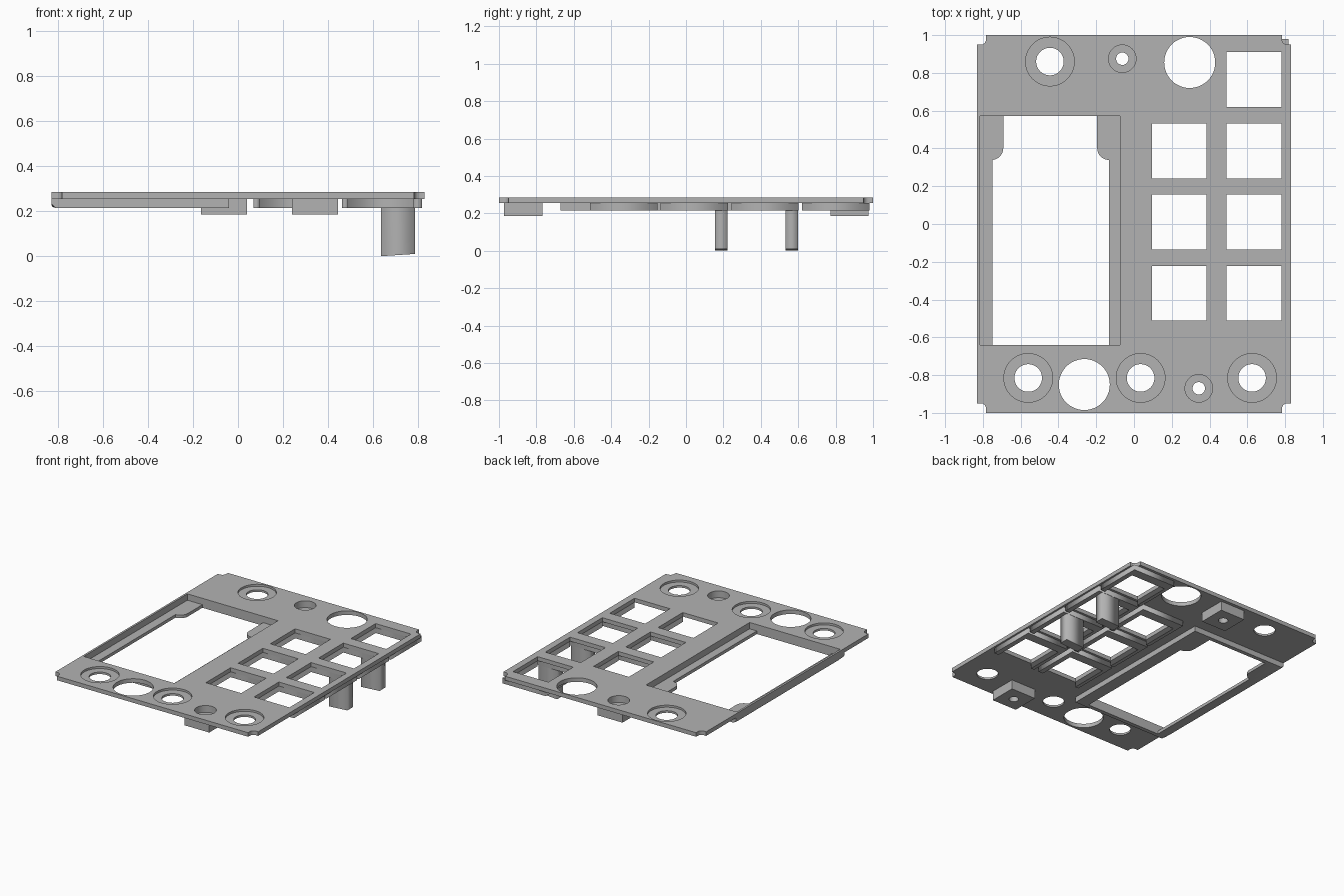
import bpy, bmesh
from math import cos, sin, pi, radians

if "Cube" in bpy.data.objects:
    bpy.data.objects.remove(bpy.data.objects["Cube"], do_unlink=True)

TOP, UNDER, RIM, BOSS = 0.285, 0.255, 0.215, 0.185

gray = bpy.data.materials.new("plain gray")
gray.use_nodes = True
GRAY = (0.45, 0.45, 0.45, 1)
gray.diffuse_color = GRAY
gray.node_tree.nodes["Principled BSDF"].inputs["Base Color"].default_value = GRAY


# Outline helpers
def arc(cx, cy, r, a0, a1, n):
    return [(cx + r * cos(radians(a0 + (a1 - a0) * i / n)),
             cy + r * sin(radians(a0 + (a1 - a0) * i / n))) for i in range(n + 1)]


def circle(cx, cy, r, n=48):
    return arc(cx, cy, r, 0, 360, n)[:-1]


def rect(x0, x1, y0, y1):
    return [(x0, y0), (x1, y0), (x1, y1), (x0, y1)]


def add_mesh(name, mesh):
    mesh.name = name
    mesh.materials.clear()
    mesh.materials.append(gray)
    obj = bpy.data.objects.new(name, mesh)
    bpy.context.collection.objects.link(obj)
    return obj


def evaluated_mesh(obj):
    bpy.context.view_layer.update()
    deps = bpy.context.evaluated_depsgraph_get()
    return bpy.data.meshes.new_from_object(obj.evaluated_get(deps))


def slab(name, z0, z1, *outlines):
    """Flat extrusion; outlines inside the first become holes."""
    curve = bpy.data.curves.new(name, "CURVE")
    curve.dimensions = "2D"
    curve.fill_mode = "BOTH"
    curve.extrude = (z1 - z0) / 2
    for pts in outlines:
        spline = curve.splines.new("POLY")
        spline.points.add(len(pts) - 1)
        for p, (x, y) in zip(spline.points, pts):
            p.co = (x, y, 0, 1)
        spline.use_cyclic_u = True
    temp = bpy.data.objects.new("temp_outline", curve)
    bpy.context.collection.objects.link(temp)
    mesh = evaluated_mesh(temp)
    bpy.data.objects.remove(temp, do_unlink=True)
    bm = bmesh.new()
    bm.from_mesh(mesh)
    bmesh.ops.remove_doubles(bm, verts=bm.verts, dist=0.0001)
    bmesh.ops.translate(bm, verts=bm.verts, vec=(0, 0, (z0 + z1) / 2))
    bmesh.ops.recalc_face_normals(bm, faces=bm.faces)
    bm.to_mesh(mesh)
    bm.free()
    return add_mesh(name, mesh)


def cut(obj, cutter):
    mod = obj.modifiers.new("cut", "BOOLEAN")
    mod.operation = "DIFFERENCE"
    mod.solver = "EXACT"
    mod.object = cutter
    mesh = evaluated_mesh(obj)
    obj.modifiers.clear()
    obj.data = mesh
    bpy.data.objects.remove(cutter, do_unlink=True)


def smooth(obj):
    bpy.ops.object.select_all(action="DESELECT")
    obj.select_set(True)
    bpy.context.view_layer.objects.active = obj
    bpy.ops.object.shade_smooth_by_angle(angle=radians(30))


# Layout
knobs = [(-0.445, 0.86), (-0.56, -0.815), (0.035, -0.815), (0.625, -0.815)]
screws = [(-0.062, 0.875), (0.343, -0.87)]
big_holes = [(0.295, 0.855), (-0.263, -0.85)]
rows = [-0.512, -0.135, 0.242, 0.62]
KEY = 0.29
keys = [(x, y) for x in (0.095, 0.49) for y in rows if not (x < 0.4 and y > 0.6)]
window = rect(-0.815, -0.073, -0.64, 0.572)

# Face plate with notched corners
corner = [(0.83, 0.95)] + arc(0.812, 0.978, 0.029, 270, 180, 6) + [(0.783, 1.0)]
outline = []
for sx, sy in ((1, 1), (-1, 1), (-1, -1), (1, -1)):
    pts = [(sx * x, sy * y) for x, y in corner]
    outline += pts if sx * sy > 0 else pts[::-1]
holes = [circle(x, y, 0.073) for x, y in knobs + screws]
holes += [circle(x, y, 0.135) for x, y in big_holes]
holes += [rect(x, x + KEY, y, y + KEY) for x, y in keys]
plate = slab("face_plate", UNDER, TOP, outline, window, *holes)
for x, y in knobs:
    cut(plate, slab("knob_recess", 0.27, 0.32, circle(x, y, 0.129)))
smooth(plate)

# Screen frame with a ledge on each side and rounded tabs at the back
opening = [(-0.75, -0.64), (-0.132, -0.64)]
opening += arc(-0.132, 0.402, 0.063, 270, 180, 8) + [(-0.195, 0.572), (-0.692, 0.572)]
opening += arc(-0.755, 0.402, 0.063, 0, -85, 8)
frame = slab("screen_frame", RIM, UNDER, rect(-0.83, -0.04, -0.67, 0.602), opening)
cut(frame, slab("screen_recess", 0.238, 0.3, window))
bm = bmesh.new()
bm.from_mesh(frame.data)
edges = [e for e in bm.edges
         if all(v.co.x < -0.829 and v.co.z < RIM + 0.001 for v in e.verts)]
bmesh.ops.bevel(bm, geom=edges, offset=0.018, segments=4, profile=0.5, affect="EDGES")
bm.to_mesh(frame.data)
bm.free()
smooth(frame)

# Three-sided guide under each key opening
for i, (x, y) in enumerate(keys):
    r, t = x + KEY, y + KEY
    left, right = x - 0.027, r + 0.037
    guide = [(left, y), (x, y), (x, t), (r, t), (r, y), (right, y),
             (right, t + 0.07), (left, t + 0.07)]
    slab(f"key_guide_{i + 1}", RIM, UNDER, guide)

# Screw bosses with sunken heads
for i, (x, y) in enumerate(screws):
    boss = slab(f"screw_boss_{i + 1}", BOSS, UNDER,
                rect(x - 0.102, x + 0.102, y - 0.102, y + 0.102), circle(x, y, 0.033, 32))
    cut(boss, slab("head_recess", 0.235, 0.3, circle(x, y, 0.073)))
    smooth(boss)

# Support legs with slightly sloped feet
for i, row in enumerate(rows[1:3]):
    y = row + KEY
    leg = slab(f"support_leg_{i + 1}", 0, RIM, rect(0.636, 0.787, y, y + 0.068))
    for v in leg.data.vertices:
        if v.co.z < 0.1 and v.co.x > 0.7:
            v.co.z = 0.01
